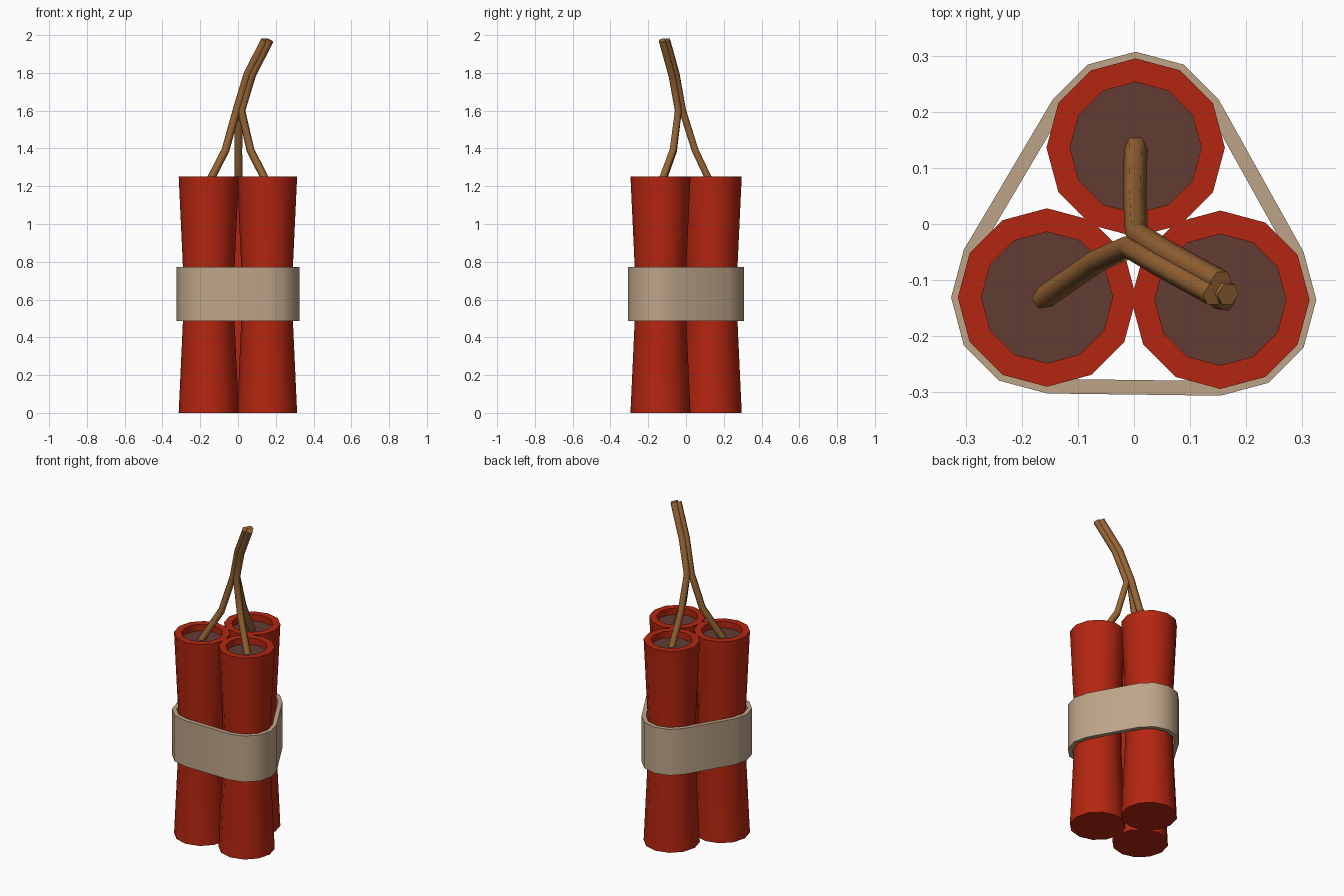
import bpy, bmesh, math
from mathutils import Vector

if "Cube" in bpy.data.objects:
    bpy.data.objects.remove(bpy.data.objects["Cube"])


def material(name, rgb):
    m = bpy.data.materials.new(name)
    m.diffuse_color = (*rgb, 1)
    m.use_nodes = True
    m.node_tree.nodes["Principled BSDF"].inputs["Base Color"].default_value = m.diffuse_color
    return m


RED = material("red_paper", (0.456, 0.019, 0.005))
DARK = material("dark_filling", (0.124, 0.045, 0.034))
TAN = material("tan_strap", (0.515, 0.376, 0.25))
BROWN = material("brown_cord", (0.305, 0.127, 0.034))

DIRS = [90, 210, 330]                      # direction of each stick from the middle
CENTRES = {90: (0.003, 0.136), 210: (-0.155, -0.131), 330: (0.154, -0.135)}


def finish(name, bm, mats, angle=40):
    bmesh.ops.recalc_face_normals(bm, faces=bm.faces)
    me = bpy.data.meshes.new(name)
    bm.to_mesh(me)
    bm.free()
    for m in mats:
        me.materials.append(m)
    ob = bpy.data.objects.new(name, me)
    bpy.context.collection.objects.link(ob)
    bpy.ops.object.select_all(action='DESELECT')
    ob.select_set(True)
    bpy.context.view_layer.objects.active = ob
    bpy.ops.object.shade_smooth_by_angle(angle=math.radians(angle))
    return ob


def skin(bm, rings, closed=False):
    """Bridge consecutive vertex rings with quads."""
    pairs = list(zip(rings, rings[1:])) + ([(rings[-1], rings[0])] if closed else [])
    for a, b in pairs:
        n = len(a)
        for i in range(n):
            j = (i + 1) % n
            bm.faces.new((a[i], a[j], b[j], b[i]))


# Sticks: pinched at the strap, hollow rim and dark filling on top
def stick(name, cx, cy):
    bm = bmesh.new()
    profile = [(0.159, 0), (0.136, 0.5), (0.136, 0.76), (0.159, 1.252),
               (0.117, 1.252), (0.117, 1.212)]
    rings = [[bm.verts.new((cx + r * math.cos(math.tau * i / 12),
                            cy + r * math.sin(math.tau * i / 12), z))
              for i in range(12)] for r, z in profile]
    skin(bm, rings)
    bm.faces.new(rings[0])
    bm.faces.new(rings[-1]).material_index = 1
    finish(name, bm, [RED, DARK])


# Fuses: six-sided cords swept along a path
def fuse(name, path, r=0.021, sides=6):
    bm = bmesh.new()
    pts = [Vector(p) for p in path]
    rings = []
    for k, p in enumerate(pts):
        t = (pts[min(k + 1, len(pts) - 1)] - pts[max(k - 1, 0)]).normalized()
        u = Vector((0, 1, 0)).cross(t).normalized()
        v = t.cross(u)
        rings.append([bm.verts.new(p + r * (u * math.cos(math.tau * i / sides)
                                            + v * math.sin(math.tau * i / sides)))
                      for i in range(sides)])
    skin(bm, rings)
    bm.faces.new(rings[0])
    bm.faces.new(rings[-1])
    finish(name, bm, [BROWN], 65)


BUNDLE = [(0.005, -0.033, 1.6), (0.062, -0.067, 1.79), (0.155, -0.118, 1.973)]
for n, d in enumerate(DIRS, 1):
    cx, cy = CENTRES[d]
    stick(f"stick_{n}", cx, cy)
    a = Vector((math.cos(math.radians(d)), math.sin(math.radians(d)), 0))
    path = [(cx * 1.06, cy * 1.02, 1.2), (cx * 0.43, -0.01 + cy * 0.43, 1.39)]
    path += [Vector(p) + a * 0.015 for p in BUNDLE]
    fuse(f"fuse_{n}", path)

# Strap: band wrapped round the outer arc of each stick
bm = bmesh.new()
rings = []
for r, z in [(0.171, 0.487), (0.171, 0.773), (0.145, 0.773), (0.145, 0.487)]:
    ring = []
    for d in DIRS:
        cx, cy = CENTRES[d]
        for k in range(-2, 3):
            t = math.radians(d + 30 * k)
            ring.append(bm.verts.new((cx + r * math.cos(t), cy + r * math.sin(t), z)))
    rings.append(ring)
skin(bm, rings, closed=True)
finish("strap", bm, [TAN])
